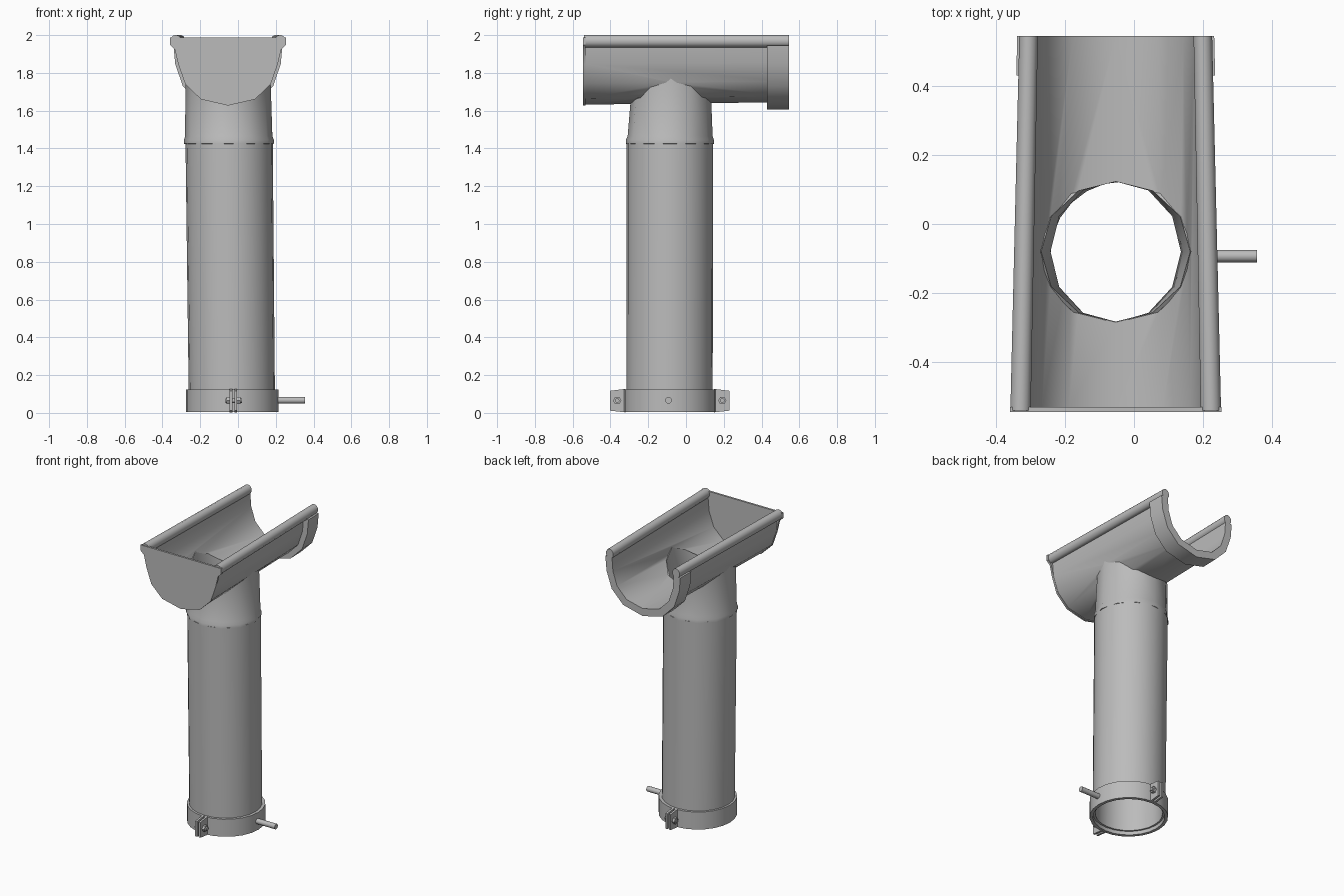
import bpy, bmesh, math
from mathutils import Vector

if "Cube" in bpy.data.objects:
    bpy.data.objects.remove(bpy.data.objects["Cube"], do_unlink=True)

metal = bpy.data.materials.new("grey metal")
metal.use_nodes = True
metal.diffuse_color = (0.5, 0.5, 0.5, 1)
metal.node_tree.nodes["Principled BSDF"].inputs["Base Color"].default_value = (0.5, 0.5, 0.5, 1)


def loft(name, rings, loop=False, angle=40):
    """Skin equal-length rings; loop joins last to first, otherwise ends are capped."""
    bm = bmesh.new()
    rows = [[bm.verts.new(p) for p in ring] for ring in rings]
    pairs = list(zip(rows, rows[1:]))
    if loop:
        pairs.append((rows[-1], rows[0]))
    for a, b in pairs:
        for i in range(len(a)):
            j = (i + 1) % len(a)
            bm.faces.new((a[i], a[j], b[j], b[i]))
    if not loop:
        bm.faces.new(rows[0][::-1])
        bm.faces.new(rows[-1])
    bmesh.ops.recalc_face_normals(bm, faces=bm.faces)
    mesh = bpy.data.meshes.new(name)
    bm.to_mesh(mesh)
    bm.free()
    mesh.materials.append(metal)
    obj = bpy.data.objects.new(name, mesh)
    bpy.context.collection.objects.link(obj)
    smooth(obj, angle)
    return obj


def smooth(obj, angle):
    bpy.ops.object.select_all(action="DESELECT")
    bpy.context.view_layer.objects.active = obj
    obj.select_set(True)
    bpy.ops.object.shade_smooth_by_angle(angle=math.radians(angle))


def ellipse(cx, cy, rx, ry, n, height):
    """Horizontal ring; height is a number or a function of x."""
    pts = []
    for i in range(n):
        a = math.tau * i / n
        x = cx + rx * math.cos(a)
        z = height(x) if callable(height) else height
        pts.append((x, cy + ry * math.sin(a), z))
    return pts


def rod(name, x0, x1, y, z, r, n):
    ring = [(y + r * math.cos(math.tau * i / n), z + r * math.sin(math.tau * i / n)) for i in range(n)]
    return loft(name, [[(x, b, c) for b, c in ring] for x in (x0, x1)])


# Trough: half profile from rim to keel, tapering toward the open end
CX, LENGTH, RIM = -0.053, 0.545, 1.96
HALF = [(0.272, RIM), (0.263, 1.85), (0.226, 1.745), (0.143, 1.665), (0, 1.632)]


def profile(grow=0.0, half=HALF):
    """Full open profile, grown outward along its approximate normals."""
    pts = []
    for x, z in half:
        d = Vector((x, (z - 1.9) if z < 1.9 else 0)).normalized() * grow
        pts.append((x + d.x, z + d.y))
    return [(-x, z) for x, z in pts] + [p for p in reversed(pts[:-1])]


def section(pts, y):
    t = (y + LENGTH) / (2 * LENGTH)
    return [(CX + x * (1 - 0.085 * t), y, RIM - (RIM - z) * (1 - 0.04 * t if z < RIM else 1)) for x, z in pts]


def trough_height(pts):
    curve = [(x, z) for x, _, z in section(pts, -0.08)]

    def height(x):
        for (xa, za), (xb, zb) in zip(curve, curve[1:]):
            if xa <= x <= xb:
                return za + (zb - za) * (x - xa) / (xb - xa)
        return curve[0][1]
    return height


outer, inner = profile(), profile(-0.014)
shell = outer + inner[::-1]
gutter = loft("gutter_trough", [section(shell, y) for y in (-LENGTH + 0.005, LENGTH)])

# Round opening in the trough floor
OY = -0.08
cutter = loft("outlet_cutter", [ellipse(CX, OY, 0.218, 0.203, 12, z) for z in (1.5, 1.9)])
cutter.hide_render = True
cutter.hide_set(True)
cut = gutter.modifiers.new("outlet hole", "BOOLEAN")
cut.object = cutter
cut.operation = "DIFFERENCE"
cut.solver = "EXACT"
bpy.context.view_layer.objects.active = gutter
bpy.ops.object.modifier_apply(modifier=cut.name)
bpy.data.objects.remove(cutter, do_unlink=True)
smooth(gutter, 40)

# Rolled rims
for side, name in ((-1, "right_rim"), (1, "left_rim")):
    ring = [(side * 0.276 + 0.031 * math.cos(math.tau * (i + 0.5) / 10),
             1.968 + 0.0335 * math.sin(math.tau * (i + 0.5) / 10)) for i in range(10)]
    loft(name, [section(ring, y) for y in (-LENGTH + 0.004, LENGTH)], angle=50)

# Closed end plate with ears over the rims
ears = [(0.307, 1.987), (0.307, 1.948), (0.282, 1.925)]
edge = ears + [(x, z - 0.005) for x, z in HALF[1:]]
plate = [(-x, z) for x, z in edge] + edge[-2::-1]
loft("end_plate", [[(CX + x, y, z) for x, z in plate] for y in (-LENGTH, -LENGTH + 0.014)])

# Joint collar around the open end
collar_half = [(0.272, 1.945)] + HALF[1:]
collar = profile(0.04, collar_half)
collar_in = profile(-0.004, collar_half)
loft("joint_collar", [section(collar + collar_in[::-1], y) for y in (0.43, LENGTH)])

# Outlet socket, its top edge following the trough
over, under = trough_height(inner), trough_height(outer)
loft("outlet_socket", [
    ellipse(CX, OY, 0.225, 0.214, 12, lambda x: under(x) + 0.006),
    ellipse(-0.049, -0.084, 0.231, 0.225, 12, 1.465),
    ellipse(-0.048, -0.085, 0.238, 0.233, 12, 1.445),
    ellipse(-0.048, -0.085, 0.238, 0.233, 12, 1.425),
    ellipse(-0.048, -0.085, 0.21, 0.21, 12, 1.42),
    ellipse(CX, OY, 0.189, 0.205, 12, 1.55),
    ellipse(CX, OY, 0.216, 0.203, 12, over),
], loop=True)

# Downpipe, leaning very slightly
top, bottom = (-0.047, -0.085), (-0.032, -0.087)
loft("downpipe", [
    ellipse(*top, 0.231, 0.229, 24, 1.43),
    ellipse(*bottom, 0.228, 0.228, 24, 0.03),
    ellipse(*bottom, 0.21, 0.21, 24, 0.03),
    ellipse(*top, 0.211, 0.211, 24, 1.43),
], loop=True)

# Pipe clamp band
BX, BY = -0.03, -0.086
loft("clamp_band", [ellipse(BX, BY, r, r, 24, z) for r, z in
                    ((0.245, 0.005), (0.245, 0.125), (0.224, 0.125), (0.224, 0.005))], loop=True)

# Paired lugs, bolts and nuts front and back
for side, name in ((-1, "front"), (1, "back")):
    near, far = BY + side * 0.235, BY + side * 0.316
    bolt_y = BY + side * 0.278
    for off, part in ((-0.013, "right"), (0.013, "left")):
        x = -0.024 + off
        outline = [(near, 0.003), (far, 0.012), (far, 0.117), (near, 0.127)]
        loft(f"{name}_{part}_lug", [[(x + d, y, z) for y, z in outline] for d in (-0.007, 0.007)])
        sign = math.copysign(1, off)
        rod(f"{name}_{part}_nut", x + sign * 0.006, x + sign * 0.024, bolt_y, 0.065, 0.022, 6)
    rod(f"{name}_bolt", -0.066, 0.022, bolt_y, 0.065, 0.012, 10)

# Wall fixing stud
rod("fixing_stud", 0.205, 0.356, -0.093, 0.067, 0.018, 12)
